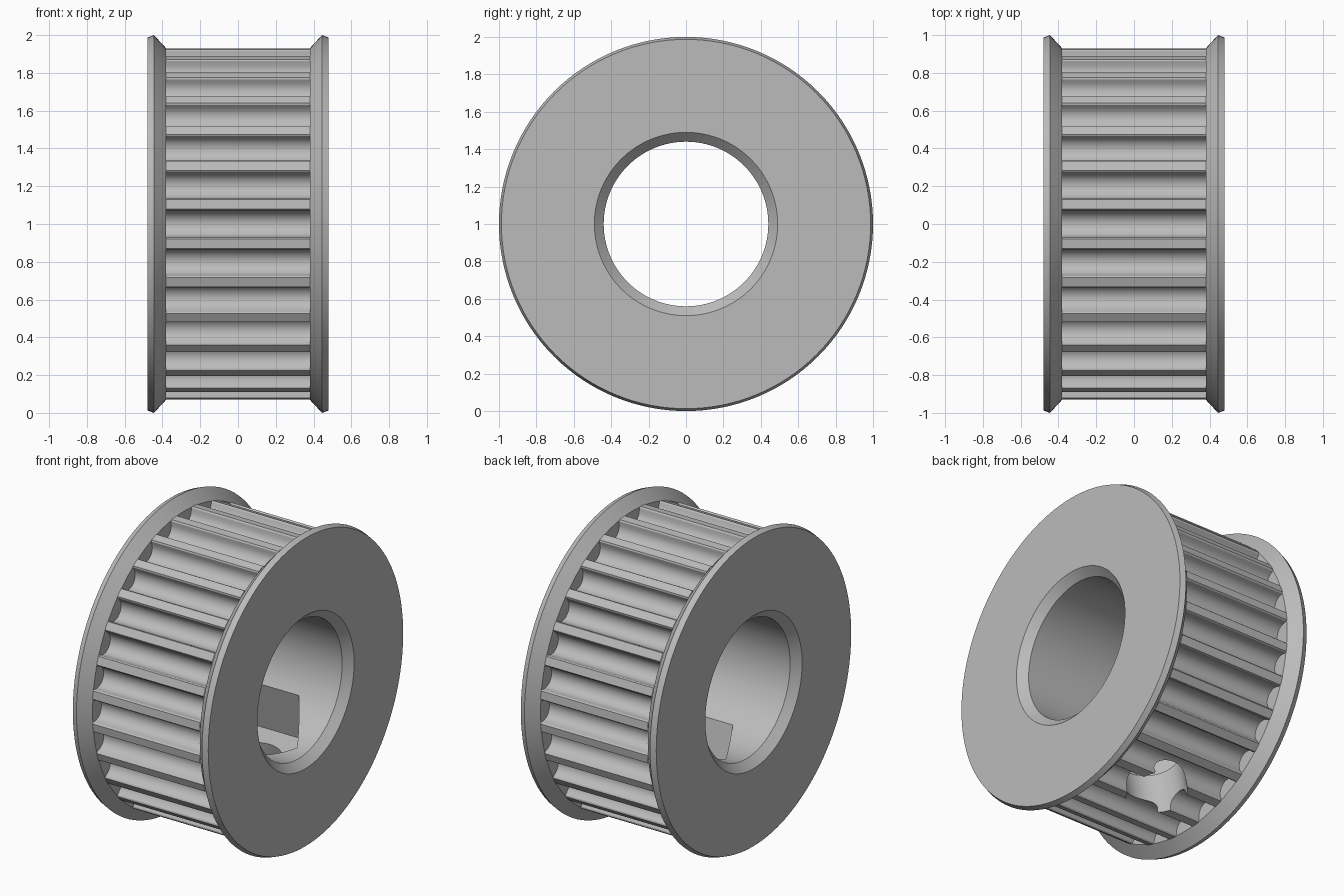
import bpy, bmesh
from math import sin, cos, pi, radians, atan2
from mathutils import Matrix

TEETH = 28
PITCH = 2 * pi / TEETH
BORE, TIP, ROOT = 0.44, 0.93, 0.84
HALF = 0.38            # half width between the flanges
CENTRE = (0, 0, 1)

if "Cube" in bpy.data.objects:
    bpy.data.objects.remove(bpy.data.objects["Cube"])

# Plain metal
metal = bpy.data.materials.new("grey_metal")
metal.use_nodes = True
GREY = (0.5, 0.5, 0.5, 1)
metal.diffuse_color = GREY
metal.node_tree.nodes["Principled BSDF"].inputs["Base Color"].default_value = GREY


def make_object(name, bm):
    bmesh.ops.recalc_face_normals(bm, faces=bm.faces)
    mesh = bpy.data.meshes.new(name)
    bm.to_mesh(mesh)
    bm.free()
    mesh.materials.append(metal)
    obj = bpy.data.objects.new(name, mesh)
    obj.location = CENTRE
    bpy.context.collection.objects.link(obj)
    return obj


def activate(obj):
    bpy.ops.object.select_all(action="DESELECT")
    obj.select_set(True)
    bpy.context.view_layer.objects.active = obj


def smooth(obj):
    activate(obj)
    bpy.ops.object.shade_smooth_by_angle(angle=radians(30))


def bridge(bm, a, b):
    for i in range(len(a)):
        j = (i + 1) % len(a)
        bm.faces.new((a[i], a[j], b[j], b[i]))


# Toothed rim: round-bottomed grooves with softened mouths
def groove_profile():
    radius = 0.07
    half = [(radius * sin(radians(a)), ROOT + radius * (1 - cos(radians(a))))
            for a in range(0, 91, 15)]
    half += [(0.072, 0.922), (0.079, TIP)]
    return [(-t, r) for t, r in reversed(half[1:])] + half


def toothed_rim():
    outline = []
    for k in range(TEETH):
        for t, r in groove_profile():
            outline.append((k * PITCH + atan2(t, r), (t * t + r * r) ** 0.5))
        outline.append(((k + 0.5) * PITCH, TIP + 0.003))
    bm = bmesh.new()

    def ring(x, bore):
        return [bm.verts.new((x, (BORE if bore else r) * cos(a),
                              (BORE if bore else r) * sin(a))) for a, r in outline]

    rings = [ring(-HALF, False), ring(HALF, False), ring(HALF, True), ring(-HALF, True)]
    for i in range(4):
        bridge(bm, rings[i], rings[(i + 1) % 4])
    return make_object("toothed_rim", bm)


# Radial cutter pointing downwards, tilted one tooth pitch about the axle
def radial_cutter(name, sides, radius, start, end):
    bm = bmesh.new()
    bmesh.ops.create_cone(bm, cap_ends=True, segments=sides, radius1=radius,
                          radius2=radius, depth=end - start)
    turn = Matrix.Rotation(PITCH, 4, "X") @ Matrix.Translation((0, 0, -(start + end) / 2))
    bm.transform(turn @ Matrix.Rotation(pi / 2, 4, "Z"))
    obj = make_object(name, bm)
    obj.hide_render = True
    return obj


rim = toothed_rim()

# Hexagonal nut pocket in the bore, and the screw hole through the teeth
cutters = [radial_cutter("nut_pocket_cutter", 6, 0.35, 0, 0.64),
           radial_cutter("screw_hole_cutter", 48, 0.18, 0.3, 1.1)]
for cutter in cutters:
    activate(rim)
    mod = rim.modifiers.new("cut", "BOOLEAN")
    mod.operation = "DIFFERENCE"
    mod.solver = "EXACT"
    mod.object = cutter
    bpy.ops.object.modifier_apply(modifier=mod.name)
    bpy.data.objects.remove(cutter)

# Drop the end caps hidden against the flanges
bm = bmesh.new()
bm.from_mesh(rim.data)
caps = [f for f in bm.faces if all(abs(abs(v.co.x) - HALF) < 0.001 for v in f.verts)
        and abs(f.normal.x) > 0.9]
bmesh.ops.delete(bm, geom=caps, context="FACES")
bm.to_mesh(rim.data)
bm.free()
smooth(rim)


# Flared flanges with a chamfered bore
def flange(name, side):
    profile = [(HALF, ROOT - 0.01), (HALF, TIP), (0.445, 1.0), (0.48, 0.987),
               (0.48, 0.49), (0.43, BORE), (HALF, BORE)]
    segments = 128
    bm = bmesh.new()
    rings = [[bm.verts.new((side * x, r * cos(2 * pi * i / segments),
                            r * sin(2 * pi * i / segments))) for i in range(segments)]
             for x, r in profile]
    for a, b in zip(rings, rings[1:]):
        bridge(bm, a, b)
    obj = make_object(name, bm)
    # Open shell: make sure the outer face looks outwards
    face = max(obj.data.polygons, key=lambda p: side * p.center.x)
    if face.normal.x * side < 0:
        obj.data.flip_normals()
    smooth(obj)


flange("left_flange", 1)
flange("right_flange", -1)
